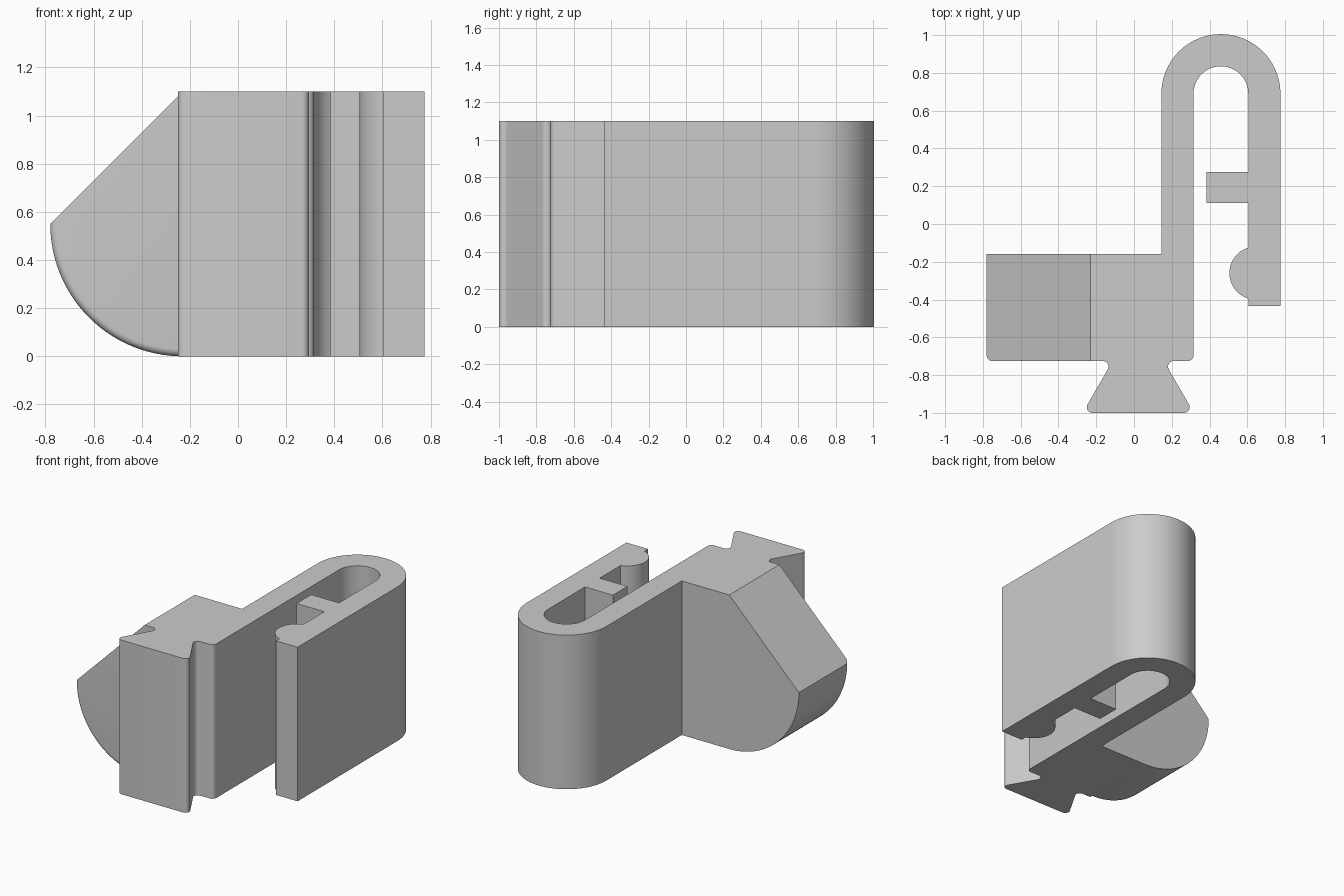
import bpy, bmesh
from math import sin, cos, tan, pi, radians
from mathutils import Vector

cube = bpy.data.objects.get("Cube")
if cube:
    bpy.data.objects.remove(cube, do_unlink=True)

HEIGHT = 1.1
FILLET = 0.03
FRONT, BACK = -0.725, -0.16     # block depth
JOIN = -0.23                    # where the rounded wedge meets the block

grey = bpy.data.materials.new("light grey")
grey.use_nodes = True
grey.diffuse_color = (0.6, 0.6, 0.6, 1)
grey.node_tree.nodes["Principled BSDF"].inputs["Base Color"].default_value = (0.6, 0.6, 0.6, 1)


def arc(cx, cy, r, start, end, steps):
    angles = [radians(start + (end - start) * i / steps) for i in range(steps + 1)]
    return [(cx + r * cos(a), cy + r * sin(a)) for a in angles]


def rounded(before, corner, after, r=FILLET, steps=6):
    """Points of a tangent arc that replaces a corner."""
    c = Vector(corner)
    u = (Vector(before) - c).normalized()
    v = (Vector(after) - c).normalized()
    half = u.angle(v) / 2
    bisector = (u + v).normalized()
    centre = c + bisector * (r / sin(half))
    p = c + u * (r / tan(half)) - centre
    q = c + v * (r / tan(half)) - centre
    sweep = pi - 2 * half
    return [tuple(centre + (p * sin((1 - i / steps) * sweep) + q * sin(i / steps * sweep)) / sin(sweep))
            for i in range(steps + 1)]


def finish(name, bm):
    bmesh.ops.remove_doubles(bm, verts=bm.verts, dist=1e-5)
    bmesh.ops.recalc_face_normals(bm, faces=bm.faces)
    mesh = bpy.data.meshes.new(name)
    bm.to_mesh(mesh)
    bm.free()
    mesh.materials.append(grey)
    obj = bpy.data.objects.new(name, mesh)
    bpy.context.collection.objects.link(obj)
    bpy.ops.object.select_all(action='DESELECT')
    obj.select_set(True)
    bpy.context.view_layer.objects.active = obj
    bpy.ops.object.shade_smooth_by_angle(angle=radians(30))
    return obj


def loft(name, rings):
    """Skin equal-length closed rings and cap both ends."""
    bm = bmesh.new()
    loops = [[bm.verts.new(p) for p in ring] for ring in rings]
    n = len(loops[0])
    for a, b in zip(loops, loops[1:]):
        for i in range(n):
            j = (i + 1) % n
            bm.faces.new((a[i], a[j], b[j], b[i]))
    bm.faces.new(loops[0])
    bm.faces.new(loops[-1])
    return finish(name, bm)


# Dovetail foot and block corners, each with a small fillet
corners = [(JOIN, FRONT), (-0.113, FRONT), (-0.272, -1), (0.317, -1),
           (0.158, FRONT), (0.315, FRONT), (0.315, 0)]
profile = [(JOIN, BACK), (JOIN, FRONT)]
for before, corner, after in zip(corners, corners[1:], corners[2:]):
    profile += rounded(before, corner, after)

# Inside of the hook, stop tab, round catch and outside of the hook
profile += arc(0.46, 0.69, 0.145, 180, 0, 32)
profile += [(0.605, 0.275), (0.385, 0.275), (0.385, 0.11), (0.605, 0.11)]
profile += arc(0.646, -0.26, 0.141, 106.9, 253.1, 24)
profile += [(0.605, -0.435), (0.775, -0.435)]
profile += arc(0.46, 0.69, 0.315, 0, 180, 48)
profile[-1] = (0.145, 0.69)
profile += [(0.145, BACK)]
loft("hook_and_dovetail_block", [[(x, y, z) for x, y in profile] for z in (0, HEIGHT)])


# Wedge: sloped top, quarter-round underside, rounded front edge along the arc
def wedge_ring(y, r):
    pts = [(JOIN, HEIGHT), (JOIN - r, HEIGHT - r)]
    pts += arc(JOIN, HEIGHT / 2, r, 180, 270, 32)
    return [(x, y, z) for x, z in pts]


radius = HEIGHT / 2
rings = [wedge_ring(BACK, radius)]
for i in range(7):
    a = i / 6 * pi / 2
    rings.append(wedge_ring(FRONT + FILLET * (1 - sin(a)), radius - FILLET * (1 - cos(a))))
loft("rounded_wedge", rings)
